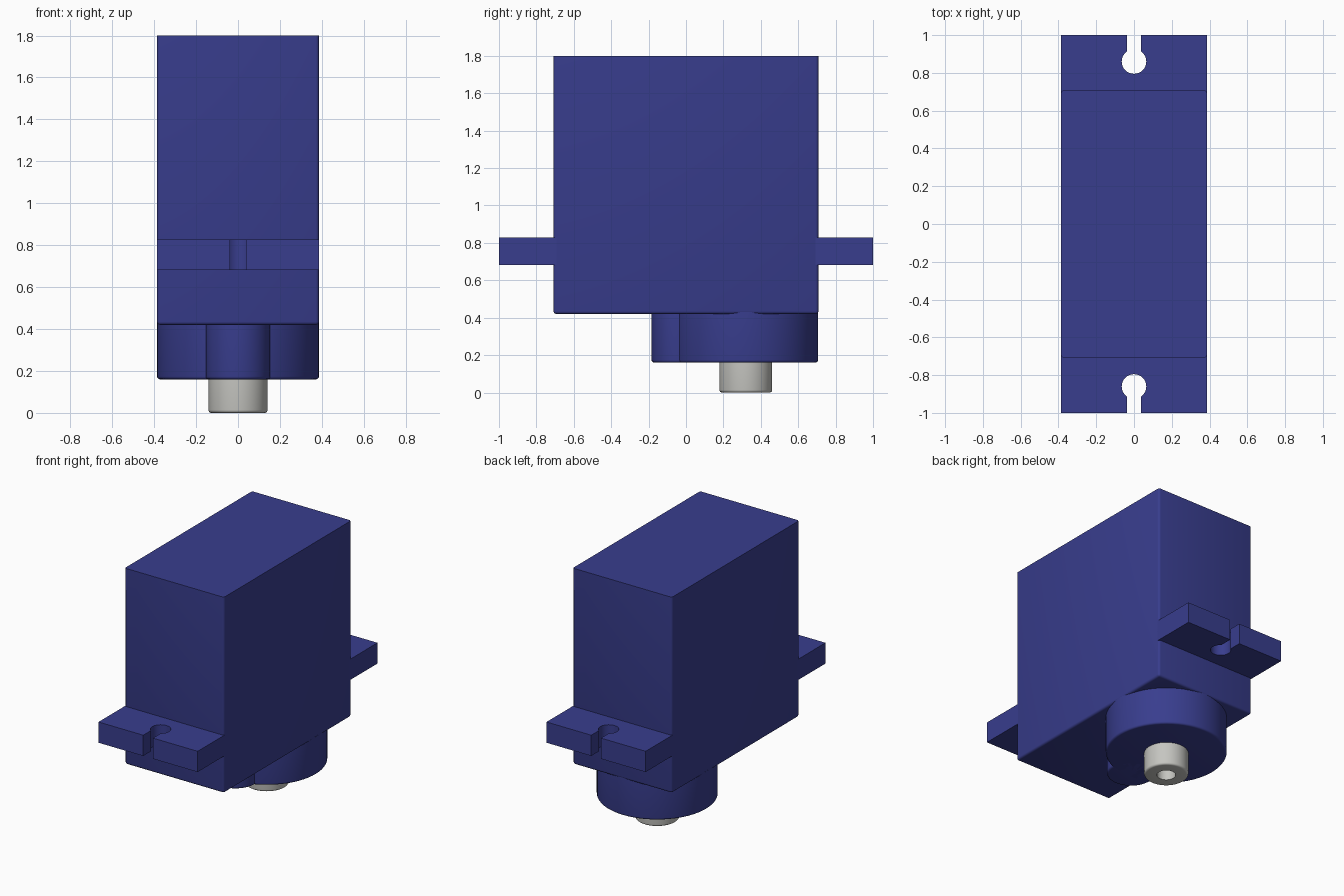
import bpy, bmesh, math

if "Cube" in bpy.data.objects:
    bpy.data.objects.remove(bpy.data.objects["Cube"])


def material(name, rgb):
    m = bpy.data.materials.new(name)
    m.diffuse_color = (*rgb, 1)
    m.use_nodes = True
    m.node_tree.nodes["Principled BSDF"].inputs["Base Color"].default_value = m.diffuse_color
    return m


BLUE = material("blue plastic", (0.040, 0.047, 0.270))
GREY = material("light grey metal", (0.56, 0.56, 0.53))
HALF_W, HALF_L, SHAFT_Y = 0.386, 0.708, 0.32


def finish(name, bm, mat):
    bmesh.ops.recalc_face_normals(bm, faces=bm.faces)
    me = bpy.data.meshes.new(name)
    bm.to_mesh(me)
    bm.free()
    ob = bpy.data.objects.new(name, me)
    bpy.context.collection.objects.link(ob)
    me.materials.append(mat)
    bpy.ops.object.select_all(action='DESELECT')
    ob.select_set(True)
    bpy.context.view_layer.objects.active = ob
    bpy.ops.object.shade_smooth_by_angle(angle=math.radians(35))
    return ob


def lathe(name, profile, y, mat, steps=64):
    """Spin an (r, z) profile about the vertical axis through (0, y)."""
    bm = bmesh.new()
    vs = [bm.verts.new((r, y, z)) for r, z in profile]
    es = [bm.edges.new(p) for p in zip(vs, vs[1:])]
    bmesh.ops.spin(bm, geom=vs + es, cent=(0, y, 0), axis=(0, 0, 1),
                   angle=math.tau, steps=steps)
    bmesh.ops.remove_doubles(bm, verts=bm.verts, dist=1e-4)
    return finish(name, bm, mat)


def rounded(r, z, b=0.014):
    """Bottom outer corner of a lathe profile, rounded by b."""
    return [(r - b + b * math.sin(a), z + b - b * math.cos(a))
            for a in (i * math.pi / 8 for i in range(5))]


# Case: soft vertical and bottom edges, sharp top rim
bm = bmesh.new()
bmesh.ops.create_cube(bm, size=1)
for v in bm.verts:
    v.co = (v.co.x * 2 * HALF_W, v.co.y * 2 * HALF_L, 1.11 + v.co.z * 1.38)
soft = [e for e in bm.edges if min(v.co.z for v in e.verts) < 1]
bmesh.ops.bevel(bm, geom=soft, offset=0.015, segments=3, profile=0.5,
                affect='EDGES')
finish("case", bm, BLUE)

# Gear housing and the smaller boss beside it
for name, r, y in (("gear_housing", HALF_W, SHAFT_Y), ("gear_boss", 0.154, -0.03)):
    lathe(name, [(0, 0.16)] + rounded(r, 0.16) + [(r, 0.43), (0, 0.43)], y, BLUE)

# Output shaft with a blind screw hole
lathe("output_shaft", [(0, 0.13), (0.06, 0.13), (0.06, 0.0)]
      + rounded(0.141, 0.0) + [(0.141, 0.17), (0, 0.17)], SHAFT_Y, GREY)

# Mounting tabs with keyhole slots
SLOT, HOLE_R, HOLE_Y = 0.038, 0.065, 0.86
a0 = math.asin(SLOT / HOLE_R)
arc = [(HOLE_R * math.sin(a), HOLE_Y + HOLE_R * math.cos(a))
       for a in (a0 + (math.tau - 2 * a0) * i / 32 for i in range(33))]
outline = ([(-HALF_W, 0.69), (HALF_W, 0.69), (HALF_W, 1), (SLOT, 1)]
           + arc + [(-SLOT, 1), (-HALF_W, 1)])
for name, side in (("front_tab", -1), ("back_tab", 1)):
    bm = bmesh.new()
    face = bm.faces.new([bm.verts.new((x, side * y, 0.682)) for x, y in outline])
    new = bmesh.ops.extrude_face_region(bm, geom=[face])["geom"]
    bmesh.ops.translate(bm, vec=(0, 0, 0.146),
                        verts=[g for g in new if isinstance(g, bmesh.types.BMVert)])
    finish(name, bm, BLUE)
